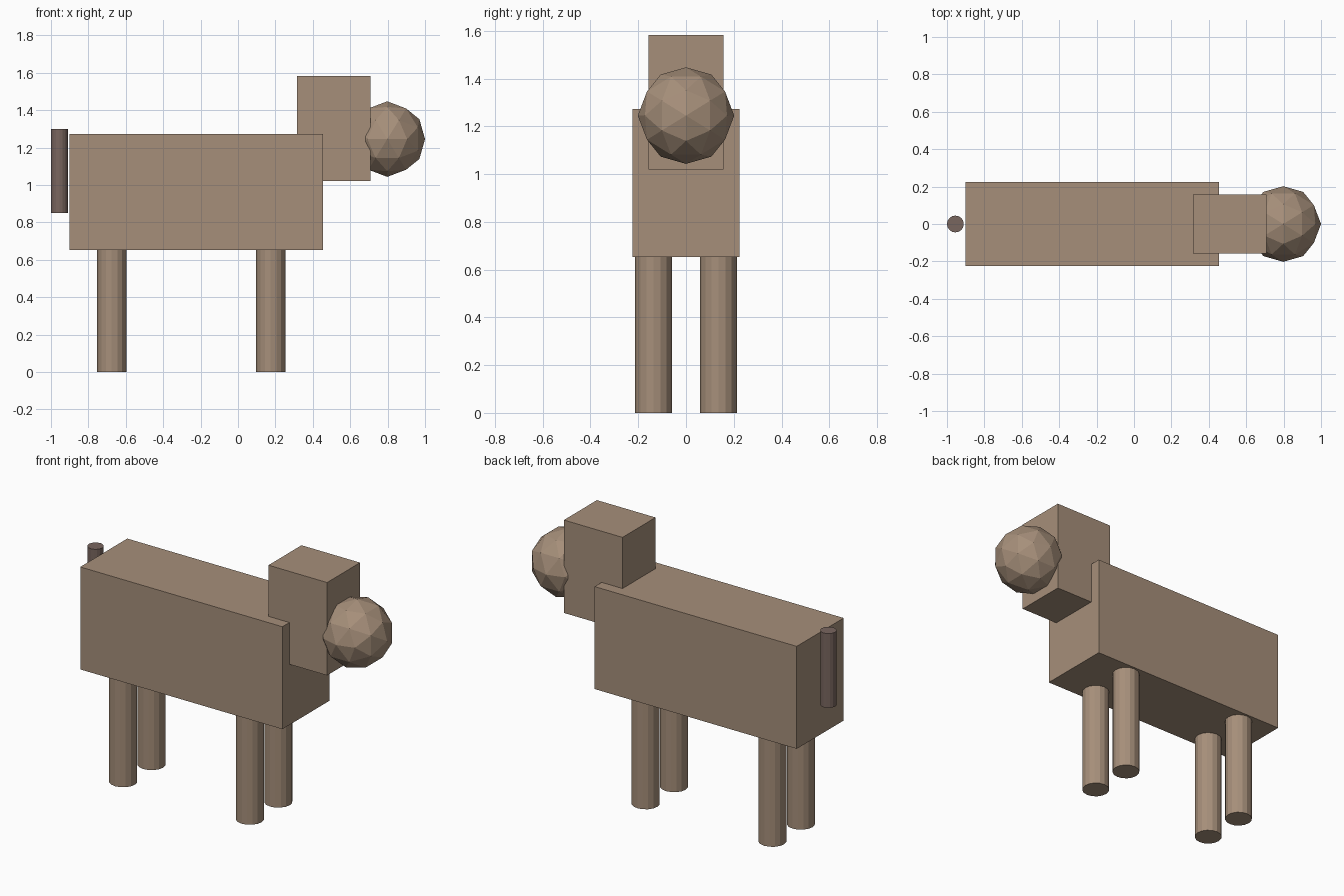
import bpy, bmesh, math
from mathutils import Matrix

if "Cube" in bpy.data.objects:
    bpy.data.objects.remove(bpy.data.objects["Cube"])


def material(name, srgb):
    lin = [((c / 255 + 0.055) / 1.055) ** 2.4 for c in srgb]
    m = bpy.data.materials.new(name)
    m.diffuse_color = (*lin, 1)
    m.use_nodes = True
    m.node_tree.nodes["Principled BSDF"].inputs["Base Color"].default_value = m.diffuse_color
    return m


HIDE = material("tan hide", (166, 143, 122))
DARK = material("dark brown", (121, 102, 95))


def add(name, bm, mat):
    me = bpy.data.meshes.new(name)
    bm.to_mesh(me)
    bm.free()
    me.materials.append(mat)
    ob = bpy.data.objects.new(name, me)
    bpy.context.collection.objects.link(ob)
    return ob


def box(name, lo, hi, mat):
    bm = bmesh.new()
    bmesh.ops.create_cube(bm, size=1)
    for v in bm.verts:
        v.co = [l + (c + 0.5) * (h - l) for c, l, h in zip(v.co, lo, hi)]
    return add(name, bm, mat)


def post(name, x, y, z0, z1, r, mat):
    bm = bmesh.new()
    bmesh.ops.create_cone(bm, cap_ends=True, segments=16, radius1=r, radius2=r,
                          depth=z1 - z0,
                          matrix=Matrix.Translation((x, y, (z0 + z1) / 2)))
    return add(name, bm, mat)


# body and the raised neck block
box("body", (-0.90, -0.225, 0.652), (0.455, 0.225, 1.273), HIDE)
box("neck", (0.315, -0.158, 1.02), (0.708, 0.158, 1.583), HIDE)

# faceted ball at the front, turned so an edge faces forward
bm = bmesh.new()
bmesh.ops.create_icosphere(bm, subdivisions=2, radius=0.202,
                           matrix=Matrix.Translation((0.798, 0, 1.245))
                           @ Matrix.Rotation(math.radians(58.283), 4, 'Y'))
add("head", bm, HIDE)

# four legs
for end, x in (("rear", -0.675), ("front", 0.175)):
    for side, y in (("right", -0.136), ("left", 0.136)):
        post(f"{end}_{side}_leg", x, y, 0, 0.66, 0.078, HIDE)

# upright tail
post("tail", -0.955, 0, 0.85, 1.30, 0.045, DARK)
